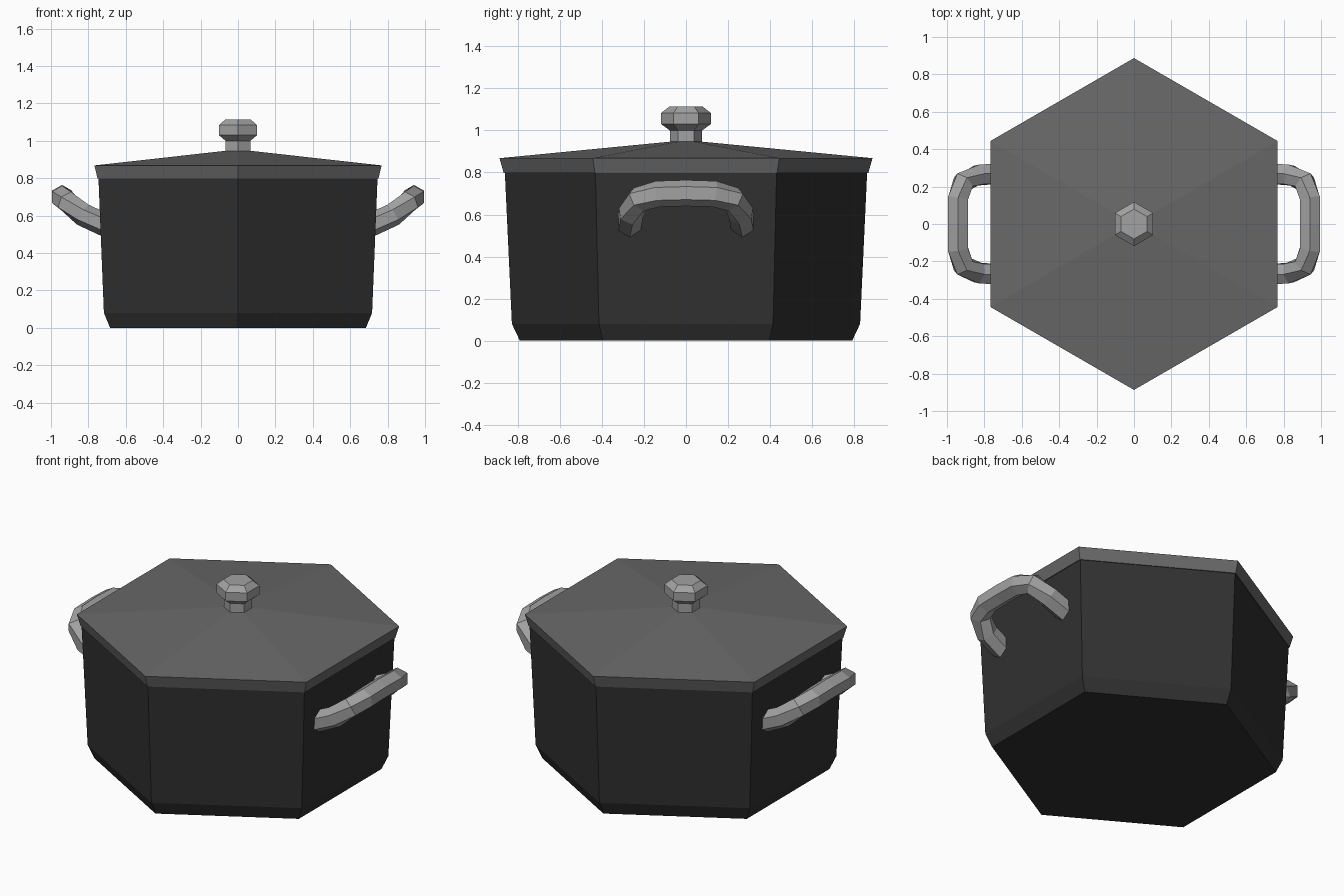
import bpy, bmesh
from math import pi, cos, sin
from mathutils import Vector

if "Cube" in bpy.data.objects:
    bpy.data.objects.remove(bpy.data.objects["Cube"])


def material(name, v):
    m = bpy.data.materials.new(name)
    m.diffuse_color = (v, v, v, 1)
    m.use_nodes = True
    m.node_tree.nodes["Principled BSDF"].inputs["Base Color"].default_value = m.diffuse_color
    return m


def loft(name, rings, mat):
    """Skin a list of equal-sized point rings, cap both ends."""
    bm = bmesh.new()
    loops = [[bm.verts.new(p) for p in ring] for ring in rings]
    n = len(loops[0])
    for a, b in zip(loops, loops[1:]):
        for i in range(n):
            j = (i + 1) % n
            bm.faces.new((a[i], a[j], b[j], b[i]))
    bm.faces.new(loops[0][::-1])
    bm.faces.new(loops[-1])
    bmesh.ops.recalc_face_normals(bm, faces=bm.faces)
    me = bpy.data.meshes.new(name)
    bm.to_mesh(me)
    bm.free()
    me.materials.append(mat)
    ob = bpy.data.objects.new(name, me)
    bpy.context.collection.objects.link(ob)
    return ob


def hex_ring(r, z):
    # hexagon with corners pointing along y
    return [(r * cos(pi / 2 + i * pi / 3), r * sin(pi / 2 + i * pi / 3), z) for i in range(6)]


def hex_turned(name, profile, mat):
    return loft(name, [hex_ring(r, z) for r, z in profile], mat)


def handle(name, side, mat, r=0.062):
    # half path from the wall to the grip middle, mirrored in y
    half = [(0.70, 0.270, 0.545), (0.83, 0.262, 0.605), (0.912, 0.225, 0.672),
            (0.941, 0.135, 0.698), (0.941, 0, 0.702)]
    path = [Vector(p) for p in half]
    path += [Vector((x, -y, z)) for x, y, z in half[-2::-1]]
    rings = []
    for i, p in enumerate(path):
        t_in = (p - path[max(i - 1, 0)]).normalized()
        t_out = (path[min(i + 1, len(path) - 1)] - p).normalized()
        t = (t_in + t_out).normalized()
        up = Vector((0, 0, 1))
        up = (up - t * up.dot(t)).normalized()
        across = t.cross(up)
        ring = []
        for k in range(6):
            a = pi / 2 + k * pi / 3
            q = p + across * (r * cos(a)) + up * (r * sin(a))
            ring.append((q.x * side, q.y, q.z))
        rings.append(ring)
    return loft(name, rings, mat)


dark = material("dark_iron", 0.03)
grey = material("lid_grey", 0.14)
metal = material("light_metal", 0.36)

# Pot body with chamfered foot
hex_turned("pot_body", [(0.79, 0), (0.828, 0.08), (0.862, 0.81)], dark)
# Shallow pyramid lid with flared rim
hex_turned("lid", [(0.867, 0.798), (0.887, 0.868), (0.06, 0.948)], grey)
# Lid knob
hex_turned("lid_knob", [(0.077, 0.93), (0.077, 1.0), (0.118, 1.03),
                        (0.118, 1.083), (0.08, 1.113)], metal)
# Side handles
handle("right_handle", 1, metal)
handle("left_handle", -1, metal)
